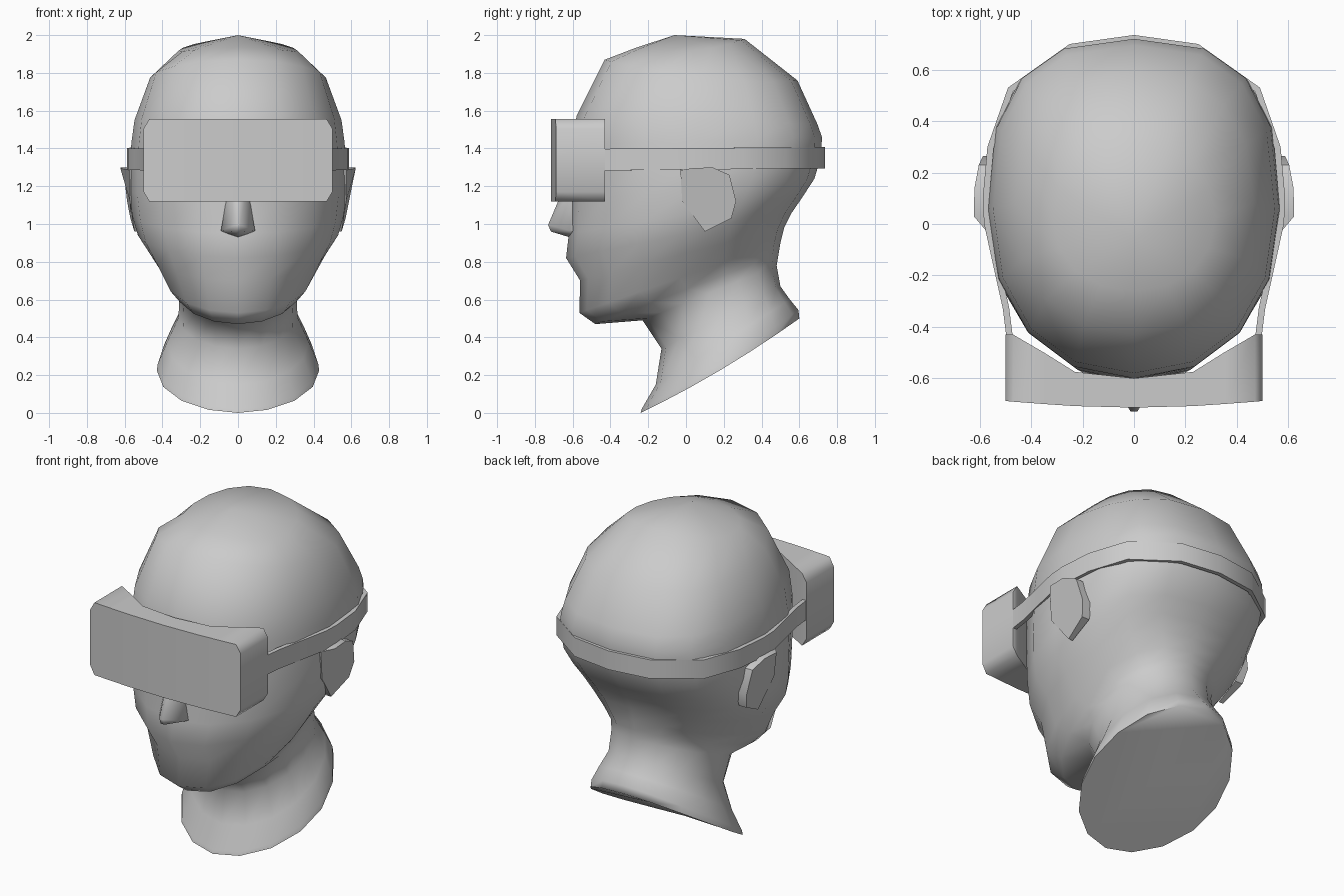
import bpy, bmesh, math
from mathutils import Vector

if "Cube" in bpy.data.objects:
    bpy.data.objects.remove(bpy.data.objects["Cube"])


def finish(name, bm, angle=40):
    bmesh.ops.recalc_face_normals(bm, faces=bm.faces[:])
    me = bpy.data.meshes.new(name)
    bm.to_mesh(me)
    bm.free()
    ob = bpy.data.objects.new(name, me)
    bpy.context.collection.objects.link(ob)
    bpy.ops.object.select_all(action='DESELECT')
    ob.select_set(True)
    bpy.context.view_layer.objects.active = ob
    bpy.ops.object.shade_smooth_by_angle(angle=math.radians(angle))
    return ob


def loft(rings, cap_start=True, cap_end=True):
    """Skin a list of equal-length closed rings."""
    bm = bmesh.new()
    rows = [[bm.verts.new(p) for p in r] for r in rings]
    n = len(rows[0])
    for a, b in zip(rows, rows[1:]):
        for i in range(n):
            j = (i + 1) % n
            bm.faces.new((a[i], a[j], b[j], b[i]))
    if cap_start:
        bm.faces.new(rows[0])
    if cap_end:
        bm.faces.new(rows[-1])
    return bm, rows


def head_ring(yf, zf, yb, zb, w, nf=2.0, nb=2.0, sag=0.0, seg=16):
    """Tilted superellipse from a front point to a back point, sides lowered by sag."""
    pts = []
    for i in range(seg):
        t = 2 * math.pi * i / seg
        s, c = math.sin(t), math.cos(t)
        n = nf if c > 0 else nb
        x = w * math.copysign(abs(s) ** (2 / n), s)
        k = 0.5 - 0.5 * math.copysign(abs(c) ** (2 / n), c)
        pts.append((x, yf + (yb - yf) * k, zf + (zb - zf) * k - sag * s * s))
    return pts


# Head and neck: front y,z / back y,z / half width / front, back roundness / sag
sections = [
    (-0.24, 0.00, 0.60, 0.50, 0.43, 1.9, 1.95, 0.025),
    (-0.235, 0.02, 0.595, 0.545, 0.425, 1.9, 1.95, 0.025),
    (-0.16, 0.15, 0.55, 0.60, 0.375),
    (-0.13, 0.34, 0.50, 0.67, 0.315, 2.0, 2.1),
    (-0.23, 0.49, 0.48, 0.78, 0.31, 2.0, 2.2),
    (-0.48, 0.47, 0.49, 0.84, 0.33, 2.0, 2.3),
    (-0.565, 0.53, 0.50, 0.90, 0.385, 2.05, 2.35),
    (-0.56, 0.70, 0.52, 0.98, 0.465, 1.95, 2.35),
    (-0.635, 0.82, 0.56, 1.06, 0.53, 1.85, 2.4),
    (-0.62, 0.95, 0.615, 1.14, 0.56, 1.95, 2.5),
    (-0.615, 1.12, 0.68, 1.24, 0.577, 2.0, 2.6),
    (-0.605, 1.28, 0.715, 1.36, 0.575, 2.1, 2.65),
    (-0.60, 1.42, 0.72, 1.46, 0.563, 2.2, 2.65),
    (-0.58, 1.57, 0.695, 1.53, 0.548, 2.2, 2.6),
    (-0.43, 1.87, 0.59, 1.76, 0.465, 2.2, 2.4, 0.04),
    (-0.26, 1.935, 0.31, 1.98, 0.315, 2.15, 2.15, 0.04),
]
bm, rows = loft([head_ring(*s) for s in sections], cap_end=False)
apex = bm.verts.new((0, -0.06, 2.0))
top = rows[-1]
for i in range(len(top)):
    bm.faces.new((top[i], top[(i + 1) % len(top)], apex))
finish("head", bm, 70)

# Nose
bm = bmesh.new()
nose = [(0, -0.635, 1.22), (0, -0.66, 1.12), (0, -0.60, 0.925)]
for s in (-1, 1):
    nose += [(s * 0.05, -0.59, 1.2), (s * 0.09, -0.615, 0.965), (s * 0.09, -0.56, 0.96),
             (s * 0.012, -0.73, 0.995), (s * 0.012, -0.715, 0.96)]
for p in nose:
    bm.verts.new(p)
bmesh.ops.convex_hull(bm, input=bm.verts[:])
finish("nose", bm, 65)

# Visor: rectangular sections along x, with a back curved to the face
half = [(0.5, -0.688, -0.43, 0.05), (0.47, -0.691, -0.43, 0),
        (0.35, -0.70, -0.50, 0), (0.23, -0.708, -0.575, 0), (0, -0.714, -0.60, 0)]
stations = half + [(-x, f, b, c) for x, f, b, c in reversed(half[:-1])]
bm, _ = loft([[(x, f, 1.12 + c), (x, b, 1.12 + c), (x, b, 1.555 - c), (x, f, 1.555 - c)]
              for x, f, b, c in stations])
finish("visor", bm, 62)

# Strap: band running from one visor end around the back to the other
path = [(0.495, -0.45), (0.51, -0.33), (0.55, -0.15), (0.583, 0.0), (0.588, 0.1), (0.57, 0.3),
        (0.49, 0.53), (0.25, 0.70), (0, 0.735)]
path += [(-x, y) for x, y in reversed(path[:-1])]
rings = []
for i, (x, y) in enumerate(path):
    a, b = Vector(path[max(i - 1, 0)]), Vector(path[min(i + 1, len(path) - 1)])
    d = (b - a).normalized()
    ix, iy = x - d.y * 0.025, y + d.x * 0.025
    lo, hi = 1.283 + 0.01 * (y + 0.45), 1.398 + 0.008 * (y + 0.45)
    rings.append([(x, y, lo), (x, y, hi), (ix, iy, hi), (ix, iy, lo)])
bm, _ = loft(rings)
finish("strap", bm, 40)

# Ears: slabs leaning outward at the top and sinking into the head below
outline = [(-0.03, 1.285), (0.03, 1.295), (0.14, 1.30), (0.23, 1.26), (0.265, 1.12),
           (0.24, 1.03), (0.10, 0.96), (-0.02, 1.12)]
for s, side in ((1, "right"), (-1, "left")):
    outer, inner = [], []
    for y, z in outline:
        x = 0.553 + 0.071 * (z - 0.98) / 0.32 - 0.09 * max(0, y - 0.1)
        if y < 0:
            x = 0.572
        if y > 0.2 and z < 1.2:
            x += 0.018
        outer.append((s * x, y, z))
        inner.append((s * 0.52, y, z))
    bm, _ = loft([inner, outer])
    finish("ear_" + side, bm, 40)
